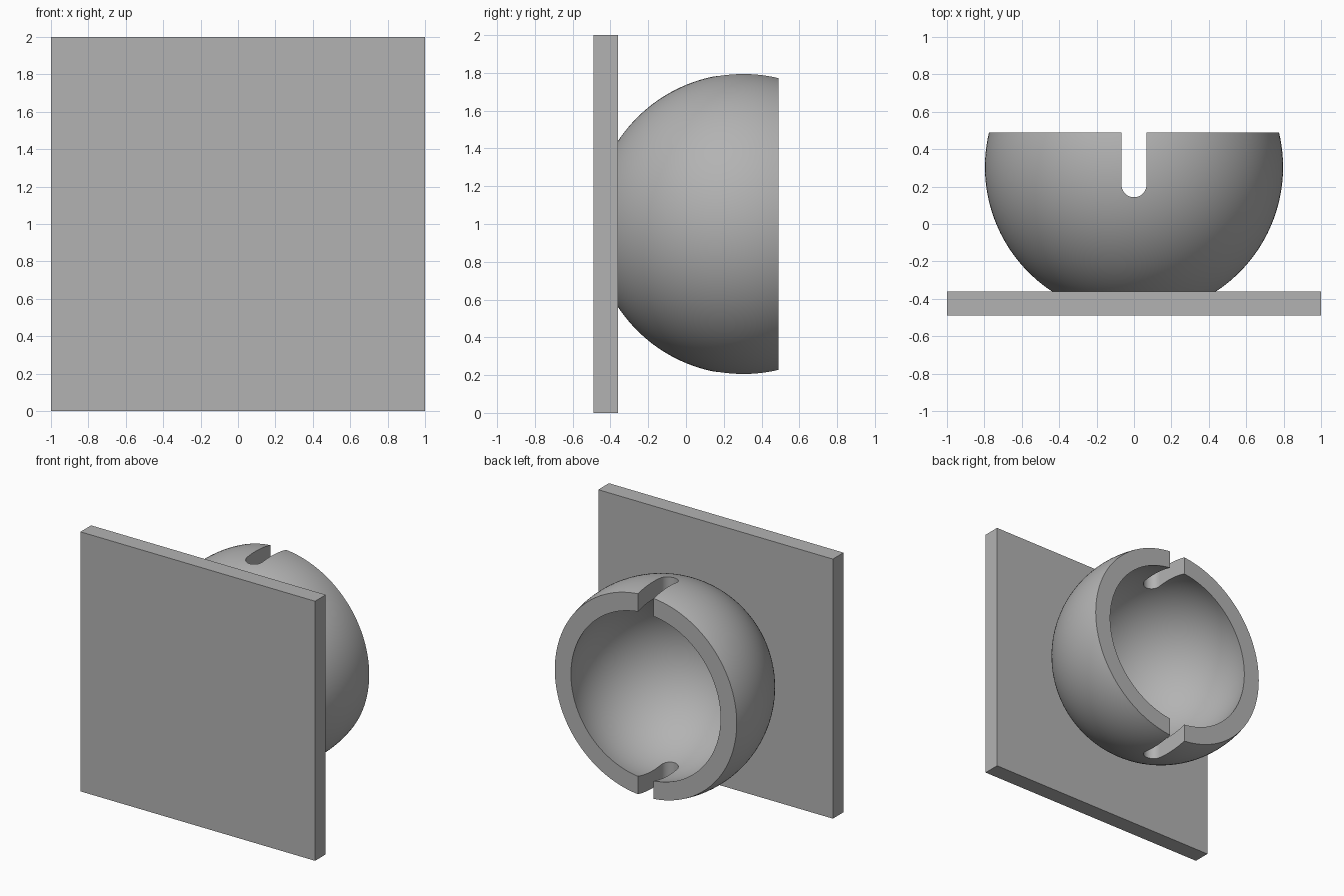
import bpy, bmesh, math
from mathutils import Matrix, Vector

if "Cube" in bpy.data.objects:
    bpy.data.objects.remove(bpy.data.objects["Cube"])

grey = bpy.data.materials.new("grey")
grey.diffuse_color = (0.45, 0.45, 0.45, 1)
grey.use_nodes = True
grey.node_tree.nodes["Principled BSDF"].inputs["Base Color"].default_value = grey.diffuse_color

CY, CZ = 0.305, 1.0           # bowl centre
R_OUT, R_IN = 0.797, 0.664    # bowl radii
PLATE_Y, RIM_Y = -0.36, 0.49
SLOT_R, SLOT_Y = 0.067, 0.21


def make(name, bm):
    bmesh.ops.recalc_face_normals(bm, faces=bm.faces)
    me = bpy.data.meshes.new(name)
    bm.to_mesh(me)
    bm.free()
    me.materials.append(grey)
    ob = bpy.data.objects.new(name, me)
    bpy.context.collection.objects.link(ob)
    return ob


def arc(radius, y0, y1, n):
    """Profile points (r, y) on the bowl sphere between two depths."""
    a0, a1 = (math.acos(max(-1, min(1, (y - CY) / radius))) for y in (y0, y1))
    angles = [a0 + (a1 - a0) * i / n for i in range(n + 1)]
    return [(radius * math.sin(a), CY + radius * math.cos(a)) for a in angles]


# Square back plate
bm = bmesh.new()
bmesh.ops.create_cube(bm, size=1, matrix=Matrix.Translation((0, -0.425, 1))
                      @ Matrix.Diagonal((2, 0.13, 2, 1)))
make("back_plate", bm)

# Hollow bowl, revolved around the depth axis
profile = arc(R_IN, CY - R_IN, RIM_Y, 32) + arc(R_OUT, RIM_Y, PLATE_Y - 0.005, 32)
profile.append((0, PLATE_Y - 0.005))
bm = bmesh.new()
vs = [bm.verts.new((r, y, CZ)) for r, y in profile]
edges = [bm.edges.new(p) for p in zip(vs, vs[1:])]
bmesh.ops.spin(bm, geom=vs + edges, cent=(0, 0, CZ), axis=(0, 1, 0),
               angle=2 * math.pi, steps=128, use_merge=True)
bmesh.ops.remove_doubles(bm, verts=bm.verts, dist=1e-5)
bowl = make("bowl", bm)

# Round-ended slot cutter through the top and bottom of the rim
outline = [(SLOT_R, 0.7), (-SLOT_R, 0.7)]
outline += [(SLOT_R * math.cos(a), SLOT_Y + SLOT_R * math.sin(a))
            for a in (math.pi + math.pi * i / 24 for i in range(25))]
bm = bmesh.new()
face = bm.faces.new([bm.verts.new((x, y, 0)) for x, y in outline])
ext = bmesh.ops.extrude_face_region(bm, geom=[face])
bmesh.ops.translate(bm, vec=Vector((0, 0, 2)),
                    verts=[v for v in ext["geom"] if isinstance(v, bmesh.types.BMVert)])
cutter = make("slot_cutter", bm)

bpy.context.view_layer.objects.active = bowl
bowl.select_set(True)
mod = bowl.modifiers.new("slots", "BOOLEAN")
mod.object, mod.operation, mod.solver = cutter, "DIFFERENCE", "EXACT"
bpy.ops.object.modifier_apply(modifier=mod.name)
bpy.data.objects.remove(cutter)
bpy.ops.object.shade_smooth_by_angle(angle=math.radians(30))
